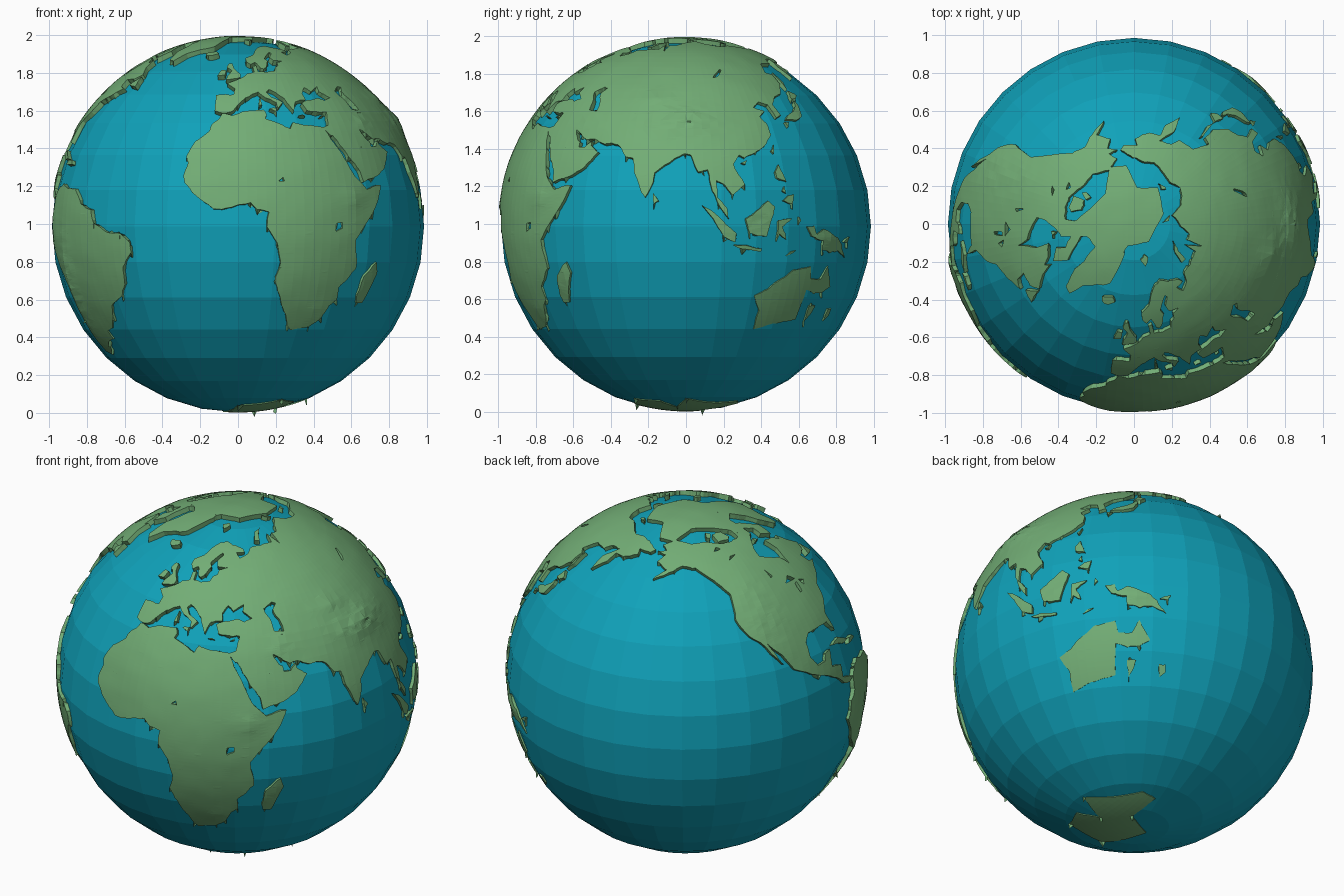
import bpy, bmesh, math
from mathutils import Vector, noise

OCEAN_R, LAND_R = 0.985, 0.993
OCEAN_C = Vector((0, 0, 0.988))
LAND_C = Vector((-0.002, -0.006, 1.003))    # land shell sits slightly high, so the far south sinks


def material(name, rgb):
    m = bpy.data.materials.new(name)
    m.diffuse_color = (*rgb, 1)
    return m


BLUE = material("water", (0.005, 0.36, 0.49))
GREEN = material("land", (0.17, 0.42, 0.18))

# Mountain areas: lon, lat, half width, half height, rise
PEAKS = [(88, 33, 12, 5, .022), (78, 42, 8, 4, .01), (-112, 42, 9, 12, .008), (-69, -18, 4, 14, .014),
         (-77, 0, 3, 8, .008), (38, 8, 4, 5, .008), (52, 33, 8, 5, .006), (141, -5, 8, 3, .012),
         (112, 0, 14, 9, .006), (30, -29, 4, 4, .005), (47, -19, 3, 6, .005)]


def direction(x, y, pole):
    """Planar map position to unit vector: lon/lat degrees, or hundredths from a pole."""
    if pole:
        x, y = x / 100, y / 100
        return Vector((x, y, pole * math.sqrt(1 - x * x - y * y)))
    a, b = math.radians(x), math.radians(y)
    return Vector((math.sin(a) * math.cos(b), -math.cos(a) * math.cos(b), math.sin(b)))


def ragged(pts):
    """Split each shore edge twice, nudging the new points."""
    for _ in range(2):
        out = []
        for i, p in enumerate(pts):
            a, b = Vector((*p[:2], 0)), Vector((*pts[(i + 1) % len(pts)][:2], 0))
            m, n = (a + b) / 2, (b - a).length
            v = noise.noise_vector(m * 1.7) * min(0.14 * n, 0.6)
            out += [tuple(a), (m.x + v.x, m.y + v.y, 0)]
        pts = out
    return pts


def land(name, *outlines, pole=0, flush=False, step=3):
    bm = bmesh.new()
    for pts in outlines:
        vs = [bm.verts.new((*p[:2], 0)) for p in ragged(pts)]
        for i, v in enumerate(vs):
            bm.edges.new((v, vs[(i + 1) % len(vs)]))
    bmesh.ops.triangle_fill(bm, edges=bm.edges[:], normal=(0, 0, 1))
    # cut on a grid so that the flat map can bend round the globe
    for axis in (0, 1):
        cs = [v.co[axis] for v in bm.verts]
        no = Vector((1 - axis, axis, 0))
        for k in range(math.ceil(min(cs) / step), math.floor(max(cs) / step) + 1):
            bmesh.ops.bisect_plane(bm, geom=bm.verts[:] + bm.edges[:] + bm.faces[:],
                                   plane_co=no * k * step, plane_no=no)
    bmesh.ops.triangulate(bm, faces=bm.faces[:])
    for v in bm.verts:
        x, y = v.co.x, v.co.y
        d = direction(x, y, pole)
        if flush:
            v.co = OCEAN_C + d * (OCEAN_R + 0.001)
            continue
        h = 0.002 * noise.noise(d * 9)
        if not pole:
            for px, py, w, t, rise in PEAKS:
                g = math.exp(-((x - px) / w) ** 2 - ((y - py) / t) ** 2)
                h += rise * g * (1 + 0.5 * noise.noise(d * 22))
        v.co = LAND_C + d * (LAND_R + h)
    bm.normal_update()
    bmesh.ops.reverse_faces(bm, faces=[f for f in bm.faces
                                       if f.normal.dot(f.calc_center_median() - OCEAN_C) < 0])
    me = bpy.data.meshes.new(name)
    bm.to_mesh(me)
    bm.free()
    me.materials.append(GREEN)
    ob = bpy.data.objects.new(name, me)
    bpy.context.collection.objects.link(ob)
    mod = ob.modifiers.new("thickness", 'SOLIDIFY')
    mod.thickness, mod.offset = 0.03, -1


# Ocean ball
bpy.ops.mesh.primitive_uv_sphere_add(segments=32, ring_count=16, radius=OCEAN_R, location=OCEAN_C)
ocean = bpy.context.object
ocean.name = "ocean"
ocean.data.materials.append(BLUE)

# Continents, as shore outlines followed by lakes
land("africa", [
    (-6, 35.8), (-2, 35.1), (3, 36.8), (10, 37.3), (11, 35.5), (10.2, 34), (15, 32.3), (19, 30.3), (20.5, 32.7),
    (25, 31.6), (30, 31.2), (32.5, 31), (32.5, 29.8), (34, 26.5), (35.6, 24), (37.3, 20.5), (38.5, 18), (40, 15),
    (43, 12), (44.5, 10.5), (51.2, 11.8), (49, 7), (46, 3), (42, -1.5), (39.2, -5), (39.5, -8), (40.6, -14),
    (38, -17), (35, -20), (35.4, -24), (32.8, -26), (31, -30), (27, -33.5), (20, -34.7), (18.3, -33), (17, -29),
    (14.8, -25), (13, -20), (12, -17), (13.6, -12), (12.3, -6), (9, -1), (9.7, 3.5), (6, 4.3), (4, 6.4), (-2, 4.9),
    (-7.5, 4.4), (-13, 8.5), (-16.8, 12.5), (-17.4, 14.7), (-16.2, 19), (-17, 21), (-14.5, 26), (-10, 29.5),
    (-9.5, 31.5), (-6.8, 34)],
    [(31.8, -2.5), (34, -1.5), (34, .3), (31.8, 0)], [(13, 13), (15, 13), (14.5, 14.3)])
land("europe", [
    (60, 69), (54, 68.5), (46, 68), (44, 66.2), (40, 64.7), (37, 64), (34.5, 66.2), (41, 66.5), (40, 67.8),
    (33, 69.4), (25.7, 71), (19, 70), (14, 67.5), (10.5, 64), (5.2, 62), (5.3, 59.5), (7.5, 58), (10.5, 59.2),
    (12.5, 56), (14.3, 55.5), (16.5, 57), (18.8, 60), (17.3, 61.5), (21.5, 64.5), (24, 65.8), (25, 65),
    (21.4, 62.5), (22.5, 60.2), (29, 60), (24, 59.2), (23.5, 57.3), (21.2, 56.5), (20, 54.5), (14, 53.9),
    (10.8, 54.2), (10.5, 57.5), (8.3, 56.8), (8.7, 54), (4.8, 53), (2, 51), (-1.5, 49.5), (-4.7, 48.4),
    (-1.2, 46), (-1.7, 43.4), (-9, 43.3), (-8.8, 37), (-5.6, 36.1), (-2, 36.8), (0, 39), (3.2, 42), (8.8, 44.4),
    (10.5, 42.8), (15.7, 40), (16, 38), (18.4, 40.2), (14, 42.4), (12.4, 44.5), (13.7, 45.6), (19.4, 41.8),
    (22, 36.7), (24, 40.5), (28.8, 41.2), (28.5, 43.8), (31, 46.5), (33.3, 44.6), (38, 46.8), (37.5, 44.7),
    (41.5, 42), (49.5, 40.3), (47, 45), (51, 47), (53, 46.5), (60, 46)])
land("middle_east", [
    (29, 41), (26.5, 40), (27.5, 37), (30.5, 36.6), (36, 36.4), (34.5, 31.6), (32.5, 31), (32.5, 29.8), (34.3, 28),
    (35, 28), (37, 24.5), (39.2, 21), (42.7, 16.5), (43.5, 12.7), (48, 14), (52.2, 15.6), (55.5, 17.5),
    (59.8, 22.5), (56.4, 24.8), (56.2, 26.2), (54, 24.2), (51.5, 24.2), (51.3, 26), (50, 26.7), (48, 30),
    (51, 28.5), (54, 26.6), (57, 27), (61.5, 25.2), (60, 46), (53, 46.5), (51, 44.5), (53, 41), (53.8, 37),
    (50, 37.4), (49.5, 40.3), (41.5, 42), (38, 41), (35, 42), (31.3, 41.2)])
land("asia", [
    (61.5, 25.2), (66.6, 25), (70, 21), (72.7, 20.5), (73.5, 16), (76.3, 9.5), (77.5, 8), (80, 13), (80.3, 15.8),
    (86.5, 20.3), (90, 22), (92, 21.5), (94.3, 16), (97.3, 16.8), (98.6, 10), (100.4, 6), (103.6, 1.4),
    (103.3, 4.5), (100.2, 8), (100, 13.3), (102.5, 12), (105, 8.7), (109.2, 12), (106, 18.5), (108.2, 21.5),
    (110, 20.5), (114, 22.3), (118, 24.5), (121.7, 28.5), (121.5, 32), (119.3, 35), (122.3, 37), (118, 38.5),
    (121.5, 40.7), (125, 39.5), (126.5, 34.5), (129.3, 35.5), (127.6, 39.7), (131, 42.8), (135.5, 44),
    (140.4, 48.5), (140.8, 53), (137, 54), (142, 59), (152, 59), (155, 61.5), (163, 62), (156.5, 57),
    (156.8, 51.2), (162.5, 56), (163.5, 60), (170.5, 60), (179, 62.5), (177.5, 64.8), (187, 64.5), (190, 66),
    (180, 69), (170, 70), (160, 69.7), (152, 71), (140, 72.5), (129, 71.5), (113, 74), (104, 77.7), (88, 75.3),
    (81, 72.5), (74.5, 72.8), (73, 67.5), (69, 73), (67, 69), (60, 69), (60, 46)],
    [(104, 51.5), (106, 51.8), (110, 55.3), (109, 55.6)])
land("north_america", [
    (-168, 65.7), (-161, 66.3), (-166, 68.5), (-156, 71.3), (-141, 69.6), (-128, 70), (-115, 68.2), (-108, 68),
    (-95, 68.5), (-94, 71.8), (-90, 69), (-82, 69.5), (-82, 67), (-87, 65.5), (-93, 62), (-94.5, 58.8), (-88, 56.7),
    (-82.3, 55), (-80, 51.3), (-79, 54.5), (-77, 57.5), (-78, 62.3), (-70, 61), (-66, 58.7), (-64.5, 60.3),
    (-61.5, 56.5), (-56, 52.5), (-60, 50.2), (-66.5, 50.2), (-65, 47), (-60.5, 46), (-66, 43.7), (-70.3, 42),
    (-74, 40.5), (-76, 36.5), (-81, 31.8), (-80.2, 25.5), (-83, 29.5), (-89.5, 29.6), (-94.5, 29.5), (-97.4, 27),
    (-97.5, 22), (-95, 18.6), (-91, 18.8), (-90.2, 21), (-87, 21.4), (-88.3, 16), (-83.5, 15), (-83.5, 10.8),
    (-79.5, 9.4), (-77.3, 8.5), (-80, 7.5), (-83, 8.3), (-86, 11), (-91.5, 14), (-96, 15.8), (-105.5, 20.3),
    (-109, 25.8), (-114.5, 31.5), (-109.7, 23.1), (-116.5, 31.5), (-120.6, 34.6), (-124.3, 40.3), (-123.5, 49),
    (-130, 54.5), (-139.5, 59.7), (-148, 60.5), (-153, 58.5), (-164, 54.7), (-157.5, 58.7), (-165, 61.5),
    (-161, 64.5)],
    [(-92, 46.8), (-85, 46.6), (-88, 48.8)], [(-87.5, 42), (-86.3, 42), (-85.4, 45.5), (-87, 45.3)],
    [(-82.3, 43.3), (-80.3, 44.7), (-83.5, 45.9)], [(-98, 50.5), (-96.5, 51), (-98.5, 54)],
    [(-116, 61), (-110, 62.5), (-114, 62.4)], [(-124, 65.5), (-118, 66), (-121, 67)])
land("south_america", [
    (-77.3, 8.5), (-75, 11), (-71.5, 12.3), (-68, 11), (-62, 10.7), (-57, 6), (-51.5, 4.2), (-50, 0), (-44, -2.8),
    (-39, -3), (-35.2, -6), (-35.2, -9), (-39, -13.5), (-39.5, -19), (-42, -22.9), (-48.3, -26), (-50, -30),
    (-53.5, -34), (-57.5, -35), (-57, -38), (-62.3, -39), (-65, -42), (-68, -44.5), (-73.5, -43), (-73.4, -37),
    (-71.5, -30), (-70.3, -20), (-76, -14), (-79.5, -8), (-81.3, -5), (-80, -2.5), (-80, 1), (-77.5, 4)])
land("greenland", [
    (-73, 78.2), (-60, 76), (-54, 71), (-53.5, 67), (-48, 61), (-43.2, 60), (-40, 65), (-32, 68), (-22, 70.5),
    (-19, 76), (-17, 80.5), (-32, 83.5), (-60, 82)])

# Polar caps, drawn in plan around the pole
land("north_polar_cap", [
    (-8, -19), (-3, -11), (8, -9), (16, 6), (13, 20), (2, 20), (-4, 32), (-13, 31), (-15, 17), (-22, 10), (-30, 3),
    (-36, 0), (-39, -6), (-25, -6), (-19, -13)], pole=1)
land("south_polar_cap", [
    (37, 0), (17, 28), (8, 28), (9, 9), (-8, 1), (0, -27), (24, -28), (30, -14), (21, -5)], pole=-1, flush=True)

# Southern continent, level with the water, broken where it dips under
land("australia", [
    (113.4, -22), (118, -20), (122.7, -16.5), (127, -13.6), (133.8, -12.6), (134.8, -16.5), (139.3, -16.6),
    (141.8, -12.5), (145.5, -19), (142, -21), (137.8, -21.5), (133.8, -20), (133.2, -30.2), (128, -31), (122.3, -32),
    (116, -33.8), (116.3, -27)], [(137.5, -25.5), (140.7, -25.5), (140, -28), (138, -31)],
    [(149, -26.5), (151.3, -26.5), (151.5, -29), (149.5, -30.8)], flush=True)

# Islands by region
land("western_islands",
     [(49.3, -12), (50.5, -15.5), (47, -25), (44, -25), (43.5, -22), (44.5, -16.3)],
     [(-5.5, 50), (1.3, 51.2), (1.5, 52.8), (-2, 56), (-3, 58.6), (-5, 58.5), (-6, 56.5), (-3, 54.5), (-5, 52)],
     [(-10, 52), (-6.3, 52.3), (-6, 54.8), (-8.5, 55)],
     [(-24, 65.5), (-22.5, 64), (-18.5, 63.5), (-13.6, 65), (-16, 66.4)],
     [(8.3, 39), (9.7, 39.3), (9.3, 42.8)], [(12.5, 37.8), (15, 36.7), (15.5, 38.2)],
     [(32.3, 34.8), (34, 35), (34, 35.6)], [(23.6, 35.2), (26.2, 35), (25, 35.5)],
     [(-84.8, 22), (-77.6, 19.9), (-74.3, 20.2), (-80, 23)], [(-74.4, 18.4), (-68.5, 18.4), (-70, 19.8), (-73, 19.9)],
     [(-59, 47.7), (-53, 46.8), (-55.5, 51.5)])
land("arctic_islands",
     [(-90, 73.5), (-80, 73.7), (-72, 71.5), (-62, 66.5), (-66, 62), (-74, 64.5), (-72, 67.5), (-80, 70), (-89, 70.3)],
     [(-116, 69), (-105, 69), (-102, 70), (-106, 73), (-117, 72.8)], [(-125, 72), (-122, 71), (-118, 73.2), (-123, 74.3)],
     [(-94, 75), (-82, 74.7), (-80, 75.6), (-92, 76.5)], [(-86, 63.8), (-80.5, 64), (-85, 65.3)],
     [(11, 79), (16, 76.7), (24, 79), (20, 80.3)], [(52, 71), (57, 70.7), (60, 74), (68, 76.8), (57, 75)],
     [(97, 79), (105, 78.5), (95, 81)], [(138, 75), (149, 75), (142, 76)])
land("eastern_islands",
     [(131, 34), (135.7, 33.6), (140, 35.2), (141.8, 39.5), (141, 41.3), (139.7, 39), (136.8, 37), (132.5, 35.4)],
     [(140, 42), (143, 42), (145.3, 43.3), (141.8, 45.4)], [(129.8, 33), (130.5, 31.2), (131.9, 33)],
     [(142, 46), (143.5, 49), (143, 54), (142, 53)], [(120.2, 23), (121, 22), (121.8, 25)],
     [(108.7, 19), (110, 18.5), (110.8, 20)], [(120.3, 16), (120.8, 14), (124, 13), (122, 18.4)],
     [(122, 7), (125.5, 6), (126.3, 9), (124, 8.5)], [(122, 10), (123.2, 9.3), (123, 11.5)],
     [(80, 9.5), (80.3, 6), (81.8, 7)])
land("equatorial_islands",
     [(95.3, 5.6), (98.7, 1.5), (102, -4), (105.7, -5.8), (106, -3), (100, 2.5)],
     [(105.3, -6.8), (108, -7.8), (114.4, -8.6), (114.4, -7.8), (108.5, -6.7)],
     [(109, 1.5), (110.3, -3), (116, -4), (117.5, 1), (119, 5), (116.8, 7), (111.3, 2.6)],
     [(119.5, -5.5), (120.5, -3.2), (123, -5), (121.5, -1), (125, 1.5), (120, 1)],
     [(131, -1), (134, -.8), (135, -3.3), (138, -1.7), (145, -4.3), (147.5, -6.5), (150.5, -10.5), (146, -8.5),
      (142, -9.2), (138, -8.2), (137.8, -5.2), (133, -4)], [(148.5, -5.8), (152, -4.2), (151, -6)],
     [(123.5, -10), (127, -8.4), (125, -8.8)], [(127.5, -.5), (128.5, 1), (127.7, 2)])
